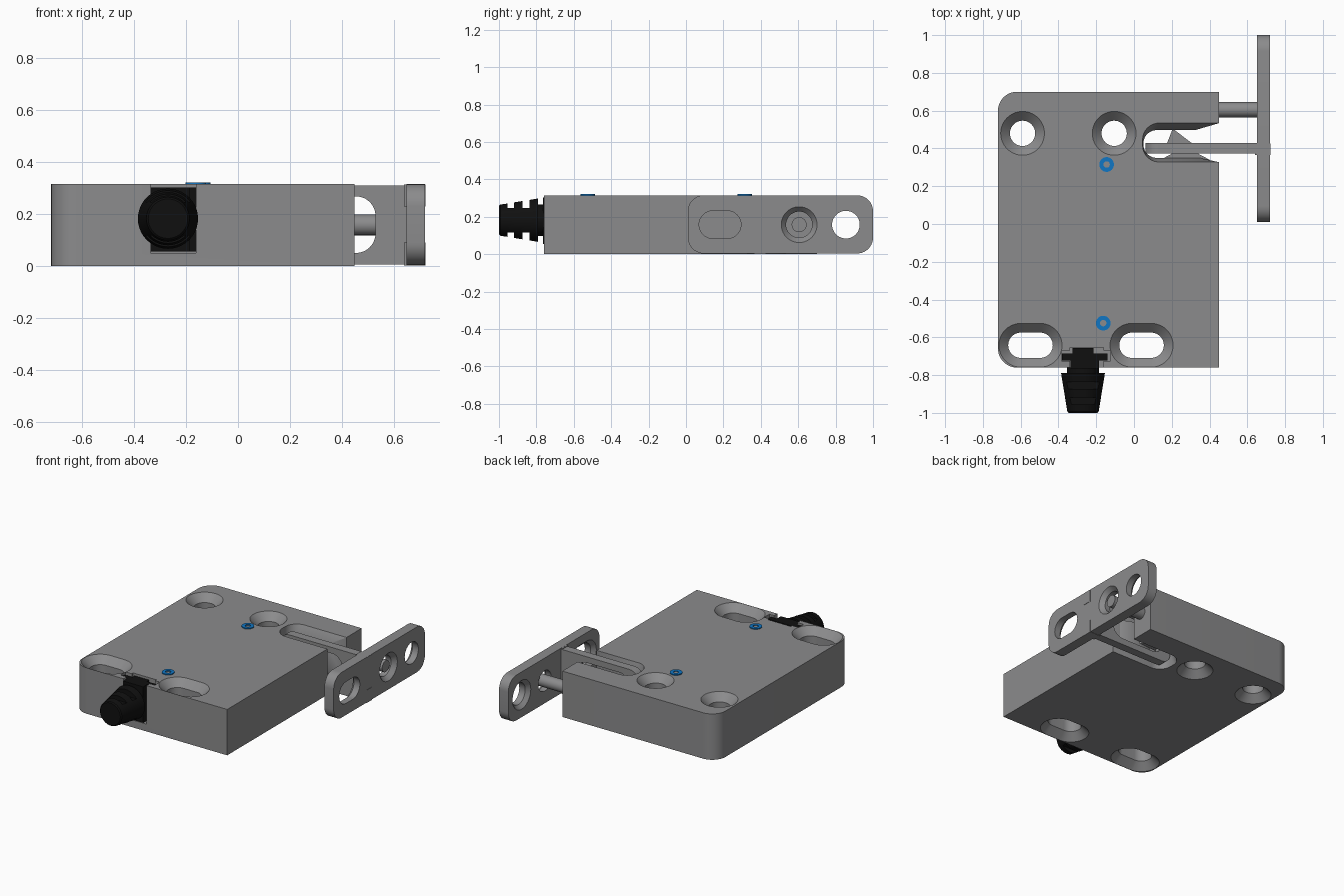
import bpy, bmesh, math

if "Cube" in bpy.data.objects:
    bpy.data.objects.remove(bpy.data.objects["Cube"])


def material(name, rgb):
    m = bpy.data.materials.new(name)
    m.diffuse_color = (*rgb, 1)
    m.use_nodes = True
    m.node_tree.nodes["Principled BSDF"].inputs["Base Color"].default_value = m.diffuse_color
    return m


GREY = material("metal grey", (0.26, 0.26, 0.265))
BLACK = material("rubber black", (0.005, 0.005, 0.005))
BLUE = material("indicator blue", (0.005, 0.18, 0.55))


def rrect(u0, u1, v0, v1, r, n=10):
    """Rounded rectangle; r is one radius or (u1v1, u0v1, u0v0, u1v0)."""
    rs = r if isinstance(r, tuple) else (r,) * 4
    pts = []
    for k, rad in enumerate(rs):
        cu = u1 - rad if k in (0, 3) else u0 + rad
        cv = v1 - rad if k in (0, 1) else v0 + rad
        for i in range(n + 1 if rad else 1):
            a = math.pi / 2 * (k + i / n)
            pts.append((cu + rad * math.cos(a), cv + rad * math.sin(a)) if rad else (cu, cv))
    return pts


def stadium(u, v, r, half=0.0):
    return rrect(u - half - r, u + half + r, v - r, v + r, r)


def loft(name, layers, axis, mat=GREY):
    """Solid through same-count outlines placed at heights along an axis."""
    place = {'x': lambda u, v, h: (h, u, v), 'y': lambda u, v, h: (u, h, v),
             'z': lambda u, v, h: (u, v, h)}[axis]
    bm = bmesh.new()
    rings = [[bm.verts.new(place(u, v, h)) for u, v in pts] for pts, h in layers]
    n = len(rings[0])
    for a, b in zip(rings, rings[1:]):
        for i in range(n):
            bm.faces.new((a[i], a[(i + 1) % n], b[(i + 1) % n], b[i]))
    bm.faces.new(rings[0][::-1])
    bm.faces.new(rings[-1])
    bmesh.ops.remove_doubles(bm, verts=bm.verts, dist=1e-5)
    bmesh.ops.recalc_face_normals(bm, faces=bm.faces)
    me = bpy.data.meshes.new(name)
    bm.to_mesh(me)
    bm.free()
    me.materials.append(mat)
    ob = bpy.data.objects.new(name, me)
    bpy.context.collection.objects.link(ob)
    return ob


def prism(name, pts, h0, h1, axis, mat=GREY):
    return loft(name, [(pts, h0), (pts, h1)], axis, mat)


def box(name, x0, x1, y0, y1, z0, z1, mat=GREY):
    return prism(name, rrect(x0, x1, y0, y1, 0), z0, z1, 'z', mat)


def activate(ob):
    bpy.ops.object.select_all(action='DESELECT')
    ob.select_set(True)
    bpy.context.view_layer.objects.active = ob


def cut(ob, *cutters):
    activate(ob)
    for c in cutters:
        c.hide_render = True
        m = ob.modifiers.new("cut", 'BOOLEAN')
        m.operation, m.solver, m.object = 'DIFFERENCE', 'EXACT', c
        bpy.ops.object.modifier_apply(modifier=m.name)
        bpy.data.objects.remove(c)


H = 0.315

# Housing with two rounded corners
body = prism("housing", rrect(-0.72, 0.45, -0.76, 0.70, (0, 0.1, 0.1, 0)), 0, H, 'z')

# Mounting holes, countersunk from both sides
for x, y, half in ((-0.59, 0.48, 0), (-0.105, 0.48, 0), (-0.548, -0.642, 0.051), (0.04, -0.642, 0.051)):
    wide, narrow = stadium(x, y, 0.126, half), stadium(x, y, 0.067, half)
    cut(body, loft("hole_cutter", [(wide, -0.01), (narrow, 0.049), (narrow, H - 0.049), (wide, H + 0.01)], 'z'))

# Entry slot for the actuator, with funnel walls
wide = rrect(0.045, 0.5, 0.325, 0.54, (0, 0.09, 0.09, 0))
narrow = rrect(0.05, 0.5, 0.35, 0.497, (0, 0.07, 0.07, 0))
cut(body,
    loft("slot_cutter", [(wide, -0.01), (narrow, 0.07), (narrow, H - 0.07), (wide, H + 0.01)], 'z'),
    prism("flare_cutter", [(0.3, 0.49), (0.3, 0.36), (0.46, 0.325), (0.46, 0.537)], -0.02, H + 0.02, 'z'))

# Cable entry recess
cut(body,
    box("recess_cutter", -0.338, -0.162, -0.80, -0.655, 0.05, 0.33),
    box("pocket_cutter", -0.385, -0.125, -0.725, -0.67, 0.05, 0.33))

# Latch wedge and guide bump inside the slot
prism("latch", [(0.17, 0.415), (0.31, 0.425), (0.205, 0.505)], 0.07, H - 0.07, 'z')
prism("guide_bump", [(0.15, 0.345), (0.2, 0.372), (0.34, 0.372), (0.4, 0.34)], 0.07, H - 0.07, 'z')

# Strike plate with countersunk openings
plate = prism("strike_plate", rrect(0.01, 1.0, 0.004, H, 0.085), 0.65, 0.72, 'x')
for y, r, half in ((0.182, 0.074, 0.038), (0.855, 0.074, 0), (0.605, 0.07, 0)):
    wide, narrow = stadium(y, 0.158, r + 0.035, half), stadium(y, 0.158, r, half)
    layers = [(wide, 0.64), (narrow, 0.675), (narrow, 0.73)]
    if r == 0.07:
        layers = [(narrow, 0.64), (narrow, 0.69), (stadium(y, 0.158, 0.1), 0.725)]
    cut(plate, loft("opening_cutter", layers, 'x'))

# Actuator loop and the tabs that pass through the plate
blade = prism("actuator_loop", rrect(0.06, 0.66, 0.006, 0.309, (0, 0.07, 0.07, 0)), 0.372, 0.43, 'y')
cut(blade, prism("loop_cutter", rrect(0.13, 0.53, 0.05, 0.268, 0.075), 0.3, 0.5, 'y'))
for z0, z1 in ((0.002, 0.09), (0.228, 0.314)):
    box("actuator_tab", 0.64, 0.722, 0.365, 0.425, z0, z1)

# Guide pin
pin = prism("guide_pin", stadium(0.605, 0.158, 0.04), 0.40, 0.70, 'x')

# Cable grommet: flange, neck and slotted cone
CX, CZ = -0.27, 0.182
box("grommet_end", CX - 0.055, CX + 0.055, -0.695, -0.657, 0.06, 0.30, BLACK)
box("grommet_flange", CX - 0.112, CX + 0.13, -0.722, -0.685, 0.055, 0.302, BLACK)
box("grommet_neck", CX - 0.067, CX + 0.085, -0.765, -0.72, 0.055, 0.302, BLACK)
prism("grommet_collar", stadium(CX, CZ, 0.085), -0.80, -0.76, 'y', BLACK)
cone = loft("grommet_cone", [(stadium(CX, CZ, 0.116), -0.79), (stadium(CX, CZ, 0.083), -0.993),
                             (stadium(CX, CZ, 0.076), -1.0)], 'y', BLACK)
for y in (-0.855, -0.937):
    for s in (-1, 1):
        z0, z1 = sorted((CZ + s * 0.065, CZ + s * 0.2))
        cut(cone, box("rib_cutter", CX - 0.2, CX + 0.2, y - 0.018, y + 0.018, z0, z1))

# Indicator rings
rings = []
for x, y in ((-0.145, 0.315), (-0.163, -0.525)):
    ring = prism("indicator_ring", stadium(x, y, 0.039), H - 0.003, H + 0.006, 'z', BLUE)
    cut(ring, prism("ring_cutter", stadium(x, y, 0.017), H - 0.02, H + 0.02, 'z'))

# Smooth the curved walls, keep edges sharp
for ob in list(bpy.context.scene.objects):
    activate(ob)
    bpy.ops.object.shade_smooth_by_angle(angle=math.radians(30))
